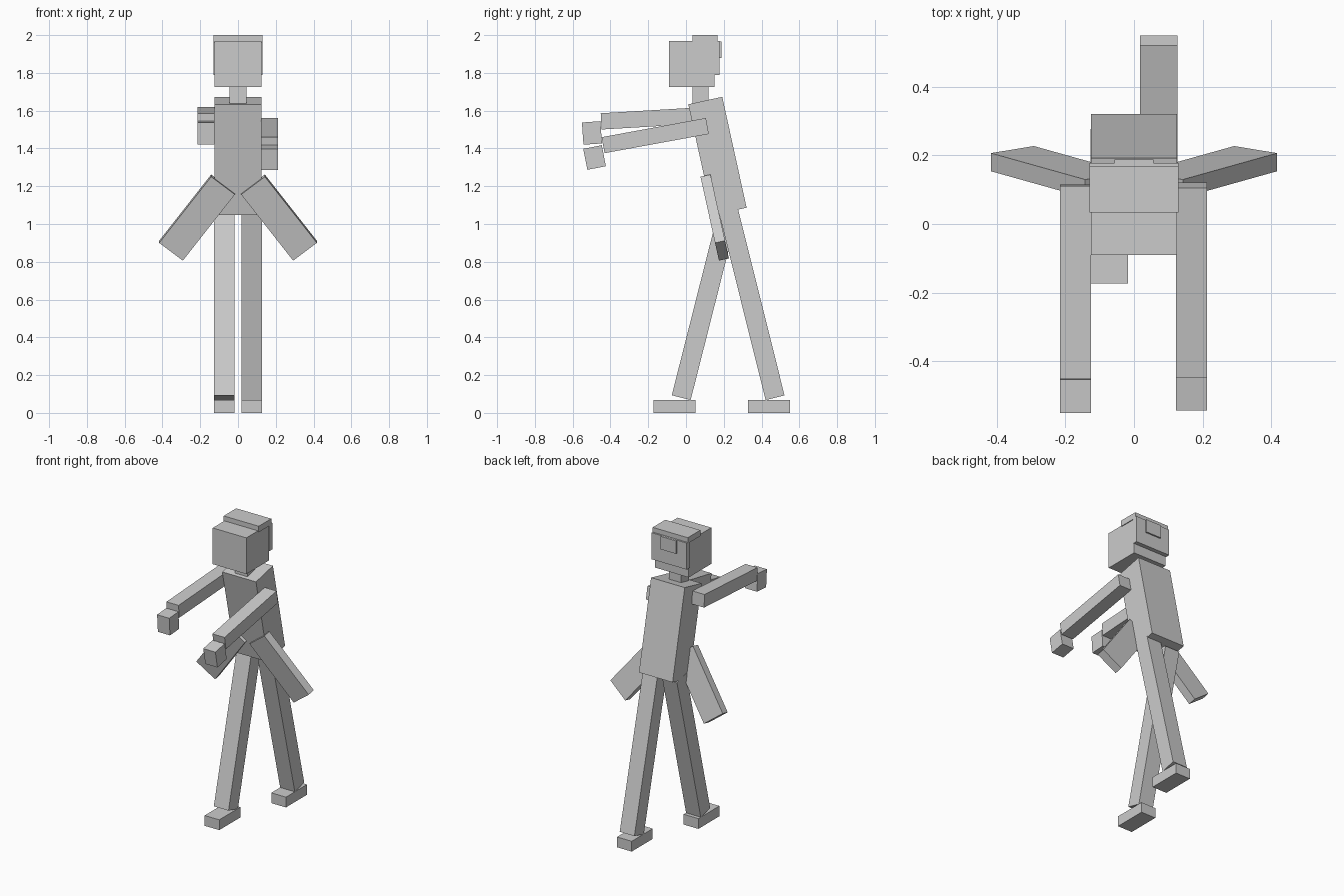
import bpy
from math import radians
from mathutils import Matrix, Vector

if "Cube" in bpy.data.objects:
    bpy.data.objects.remove(bpy.data.objects["Cube"])

grey = bpy.data.materials.new("plain grey")
grey.diffuse_color = (0.6, 0.6, 0.6, 1)
grey.use_nodes = True
grey.node_tree.nodes["Principled BSDF"].inputs["Base Color"].default_value = grey.diffuse_color


def box(name, centre, size, pitch=0.0, roll=0.0):
    """Box leaning by pitch (about x), after a roll in its own plane (about y)."""
    bpy.ops.mesh.primitive_cube_add(size=1)
    ob = bpy.context.object
    ob.name = name
    ob.data.transform(Matrix.Diagonal(Vector((*size, 1))))
    ob.matrix_world = (Matrix.Translation(centre)
                       @ Matrix.Rotation(radians(pitch), 4, 'X')
                       @ Matrix.Rotation(radians(roll), 4, 'Y'))
    ob.data.materials.append(grey)
    return ob


def span(name, half_width, y0, y1, z0, z1, x=0.0):
    """Upright box given by its limits in y and z."""
    return box(name, (x, (y0 + y1) / 2, (z0 + z1) / 2),
               (2 * half_width, y1 - y0, z1 - z0))


# head, hair and neck
span("head", 0.125, -0.09, 0.15, 1.725, 1.968)
span("back_hair", 0.13, 0.145, 0.178, 1.79, 1.968)
span("top_hair", 0.13, 0.034, 0.167, 1.96, 2.0)
span("hair_bun", 0.057, 0.17, 0.188, 1.88, 1.967)
span("neck", 0.045, 0.034, 0.118, 1.58, 1.735)

# leaning torso
LEAN = 12.4
box("torso", (0, 0.1665, 1.36), (0.25, 0.184, 0.601), LEAN)

# striding legs and feet
box("front_leg", (-0.0725, 0.101, 0.58), (0.109, 0.103, 1.03), -14.2)
box("rear_leg", (0.0725, 0.347, 0.58), (0.109, 0.103, 1.03), 14.0)
span("front_foot", 0.0545, -0.173, 0.05, 0, 0.069, -0.0725)
span("rear_foot", 0.0545, 0.327, 0.55, 0, 0.069, 0.0725)

# outstretched arms and hands
box("right_arm", (-0.17, -0.168, 1.56), (0.09, 0.563, 0.086), 3.4)
box("right_hand", (-0.17, -0.498, 1.482), (0.09, 0.098, 0.118), 4.0)
box("left_arm", (0.168, -0.163, 1.468), (0.09, 0.561, 0.086), 10.4)
box("left_hand", (0.168, -0.484, 1.352), (0.09, 0.1, 0.113), 11.0)

# flared coat flaps
for side, s in (("right", -1), ("left", 1)):
    box(side + "_coat_flap", (s * 0.217, 0.152, 1.034),
        (0.158, 0.054, 0.452), LEAN, -37.5 * s)
